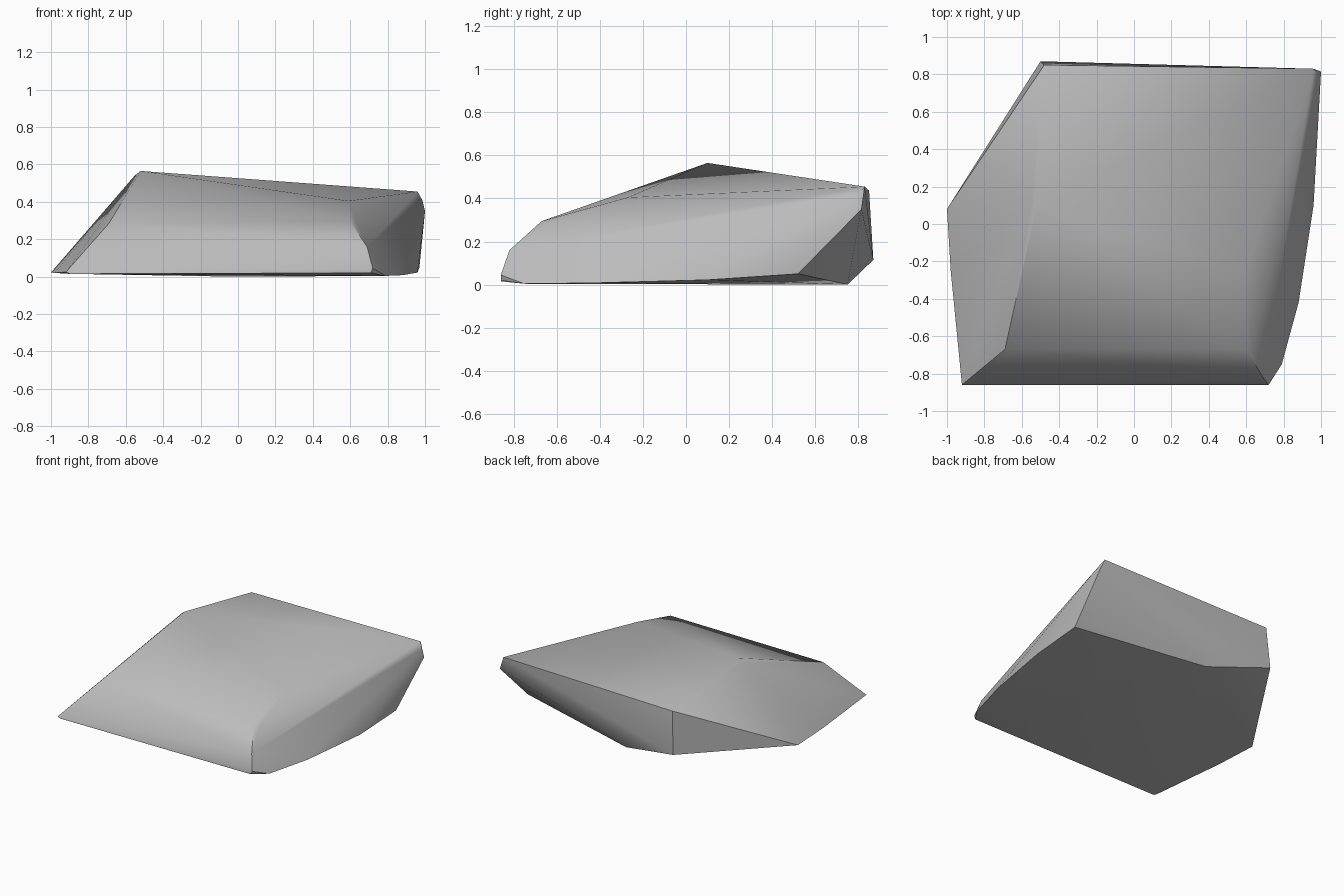
import bpy, bmesh, math

cube = bpy.data.objects.get("Cube")
if cube:
    bpy.data.objects.remove(cube, do_unlink=True)

# Stone colour
stone = bpy.data.materials.new("grey_stone")
stone.use_nodes = True
colour = (0.5, 0.5, 0.5, 1)
stone.diffuse_color = colour
bsdf = stone.node_tree.nodes["Principled BSDF"]
bsdf.inputs["Base Color"].default_value = colour
bsdf.inputs["Roughness"].default_value = 0.9

# Corners of the boulder, grouped by where they sit
crown = [(-.52, .1, .565), (-.55, .12, .543), (-.48, .85, .437),
         (.96, .83, .455), (.59, -.27, .405)]
shoulder = [(-.69, -.67, .285), (.6, -.67, .295), (.635, -.65, .28),
            (.69, -.82, .16), (1, .815, .35), (.985, .8, .41)]
waist = [(-1, .08, .022), (-.5, .87, .115), (-.92, -.86, .025),
         (.72, -.86, .045), (.97, .52, .05), (-.98, -.25, .02)]
base = [(-.02, .75, 0), (.96, .1, .022), (.88, -.42, .008),
        (.79, -.75, .004), (.71, -.86, .02), (-.9, -.86, .015)]

# Wrap the corners in a convex skin
bm = bmesh.new()
for p in crown + shoulder + waist + base:
    bm.verts.new(p)
hull = bmesh.ops.convex_hull(bm, input=bm.verts)
loose = [v for v in bm.verts if not v.link_faces]
bmesh.ops.delete(bm, geom=loose, context='VERTS')
bmesh.ops.recalc_face_normals(bm, faces=bm.faces)

mesh = bpy.data.meshes.new("boulder")
bm.to_mesh(mesh)
bm.free()
mesh.materials.append(stone)
boulder = bpy.data.objects.new("boulder", mesh)
bpy.context.collection.objects.link(boulder)

# Smooth the gentle slopes, keep hard ridges
bpy.ops.object.select_all(action='DESELECT')
boulder.select_set(True)
bpy.context.view_layer.objects.active = boulder
bpy.ops.object.shade_smooth_by_angle(angle=math.radians(32))
